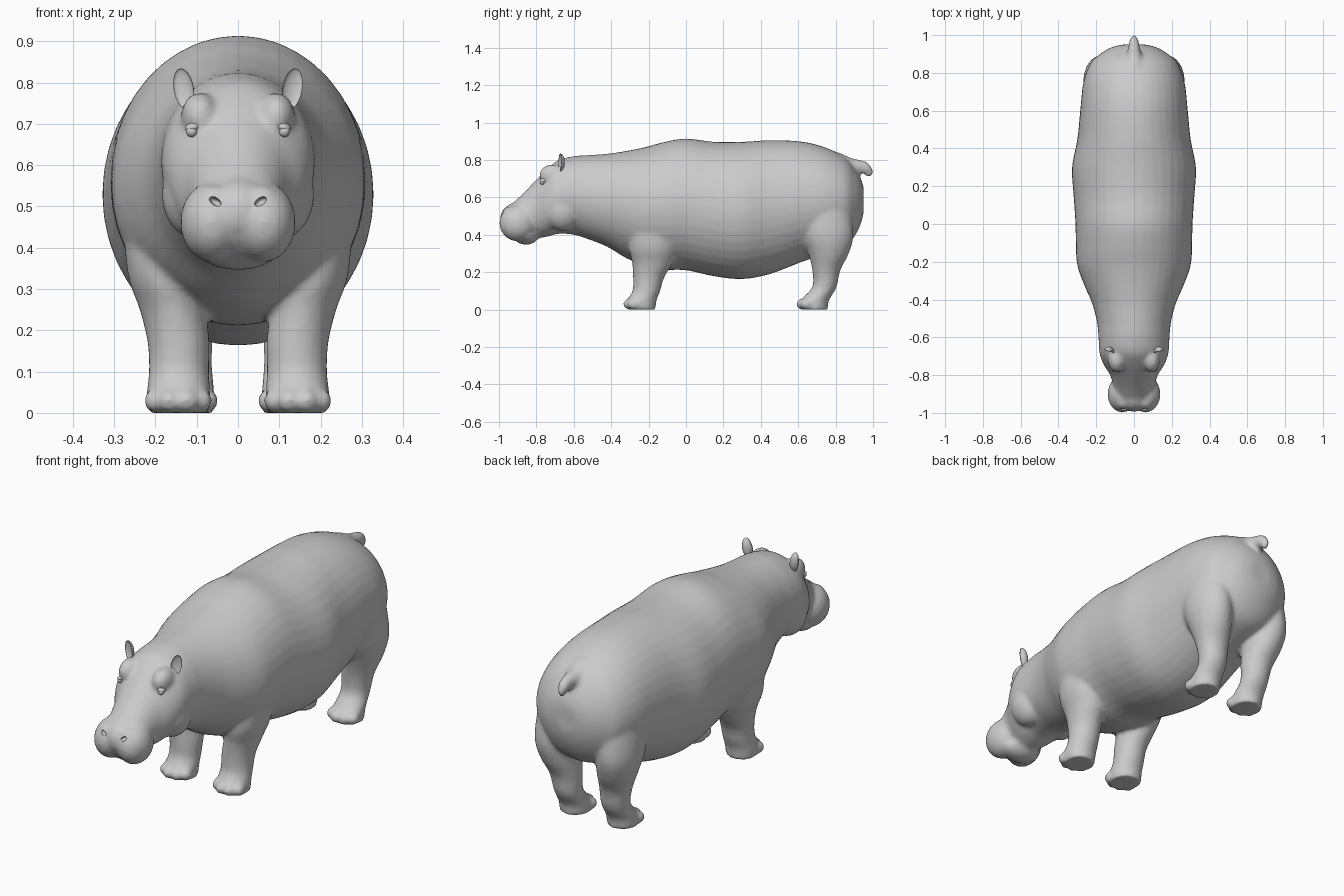
import bpy, bmesh, math
from mathutils import Vector, Matrix

if "Cube" in bpy.data.objects:
    bpy.data.objects.remove(bpy.data.objects["Cube"])


def to_object(bm, name):
    bmesh.ops.recalc_face_normals(bm, faces=bm.faces)
    me = bpy.data.meshes.new(name)
    bm.to_mesh(me)
    bm.free()
    for p in me.polygons:
        p.use_smooth = True
    ob = bpy.data.objects.new(name, me)
    bpy.context.collection.objects.link(ob)
    return ob


def spline(rows, steps=5):
    """Catmull-Rom through rows of numbers."""
    p = [Vector(r) for r in rows]
    p = [p[0]] + p + [p[-1]]
    out = []
    for i in range(1, len(p) - 2):
        a, b, c, d = p[i - 1:i + 3]
        for k in range(steps):
            t = k / steps
            out.append(0.5 * (2 * b + (c - a) * t + (2 * a - 5 * b + 4 * c - d) * t * t
                              + (3 * b - a - 3 * c + d) * t ** 3))
    return out + [p[-1]]


def loft(bm, rings, n=40):
    """Skin closed rings given as (centre, u axis, v axis)."""
    loops = []
    for c, u, v in rings:
        loops.append([bm.verts.new(c + u * math.cos(2 * math.pi * i / n)
                                   + v * math.sin(2 * math.pi * i / n)) for i in range(n)])
    for a, b in zip(loops, loops[1:]):
        for i in range(n):
            j = (i + 1) % n
            bm.faces.new((a[i], a[j], b[j], b[i]))
    bm.faces.new(loops[0])
    bm.faces.new(loops[-1])


def along_y(bm, rows):
    """Rows: y, top z, bottom z, half width."""
    loft(bm, [(Vector((0, y, (t + b) / 2)), Vector((w, 0, 0)), Vector((0, 0, (t - b) / 2)))
              for y, t, b, w in spline(rows)])


def along_z(bm, rows, s):
    """Rows: z, centre x, centre y, radius x, radius y."""
    loft(bm, [(Vector((s * x, y, z)), Vector((rx, 0, 0)), Vector((0, ry, 0)))
              for z, x, y, rx, ry in spline(rows)])


def ball(bm, c, r, rot=None):
    m = Matrix.Translation(c) @ (rot or Matrix()) @ Matrix.Diagonal((*r, 1))
    return bmesh.ops.create_uvsphere(bm, u_segments=24, v_segments=16, radius=1, matrix=m)['verts']


skin = bmesh.new()

# trunk, neck and skull
along_y(skin, [
    (.95, .65, .52, .06), (.935, .70, .46, .12), (.90, .76, .39, .18), (.85, .815, .34, .232),
    (.75, .865, .30, .268), (.62, .898, .255, .283), (.45, .905, .19, .30), (.30, .897, .163, .328),
    (.15, .897, .178, .32), (0, .914, .21, .31), (-.12, .895, .213, .308), (-.22, .868, .235, .30),
    (-.32, .848, .275, .265), (-.42, .833, .335, .222), (-.52, .826, .375, .196), (-.60, .82, .40, .188),
    (-.68, .80, .405, .183), (-.74, .755, .39, .163), (-.80, .695, .38, .126), (-.86, .632, .375, .11),
    (-.92, .575, .375, .10), (-.97, .535, .42, .07)])

# tail
along_y(skin, [(.82, .84, .70, .075), (.88, .812, .72, .045), (.93, .80, .728, .032),
               (.965, .79, .722, .026), (.985, .772, .715, .018)])
ball(skin, (0, .978, .738), (.017, .022, .032))

# muzzle middle and chin
ball(skin, (0, -.90, .485), (.085, .095, .088))
ball(skin, (0, -.855, .402), (.105, .07, .056))

front_leg = [(.50, .19, -.17, .09, .13), (.34, .178, -.175, .09, .13), (.25, .158, -.18, .08, .108),
             (.17, .144, -.20, .075, .083), (.10, .143, -.212, .073, .074),
             (.05, .144, -.235, .077, .078), (0, .145, -.235, .074, .072)]
back_leg = [(.55, .16, .73, .10, .15), (.40, .168, .755, .10, .14), (.30, .157, .762, .09, .108),
            (.21, .138, .75, .077, .075), (.12, .131, .74, .068, .065),
            (.05, .131, .69, .074, .075), (0, .131, .685, .072, .073)]

for s in (-1, 1):
    # upper lip, nostril mound, brow, jowl
    ball(skin, (s * .062, -.90, .462), (.078, .098, .097))
    ball(skin, (s * .058, -.935, .518), (.042, .045, .034))
    ball(skin, (s * .092, -.715, .718), (.046, .07, .058))
    ball(skin, (s * .10, -.66, .53), (.085, .10, .11))
    # legs with four toes each
    for rows, fx, fy in ((front_leg, .145, -.25), (back_leg, .131, .675)):
        along_z(skin, rows, s)
        for k in range(4):
            a = math.radians(-57 + 38 * k)
            ball(skin, (s * fx + .068 * math.sin(a), fy - .058 * math.cos(a), .029),
                 (.026, .032, .029))

body = to_object(skin, "body")
rm = body.modifiers.new("fuse", 'REMESH')
rm.mode = 'VOXEL'
rm.voxel_size = .0105
rm.use_smooth_shade = True
sm = body.modifiers.new("soften", 'SMOOTH')
sm.factor = .5
sm.iterations = 6

# nostril cutters
cut = bmesh.new()
for s in (-1, 1):
    ball(cut, (s * .055, -.981, .512), (.016, .022, .009), Matrix.Rotation(s * -.6, 4, 'Y'))
cutter = to_object(cut, "nostril_cutter")
cutter.hide_render = True
cutter.display_type = 'WIRE'
bo = body.modifiers.new("nostrils", 'BOOLEAN')
bo.operation = 'DIFFERENCE'
bo.object = cutter

for s, side in ((-1, "right"), (1, "left")):
    # eyes with lids
    bm = bmesh.new()
    ball(bm, (s * .112, -.768, .682), (.014, .014, .014))
    to_object(bm, side + "_eye")
    bm = bmesh.new()
    ball(bm, (s * .109, -.761, .692), (.02, .02, .012), Matrix.Rotation(s * .3, 4, 'Y'))
    to_object(bm, side + "_eyelid")
    # cupped ears
    bm = bmesh.new()
    vs = ball(bm, (0, 0, 0), (.025, .026, .05))
    for v in vs:
        if v.co.y < 0:
            v.co.y *= -.45
    m = (Matrix.Translation((s * .132, -.675, .785)) @ Matrix.Rotation(s * .3, 4, 'Z')
         @ Matrix.Rotation(s * .18, 4, 'Y'))
    bmesh.ops.transform(bm, matrix=m, verts=bm.verts)
    to_object(bm, side + "_ear")
